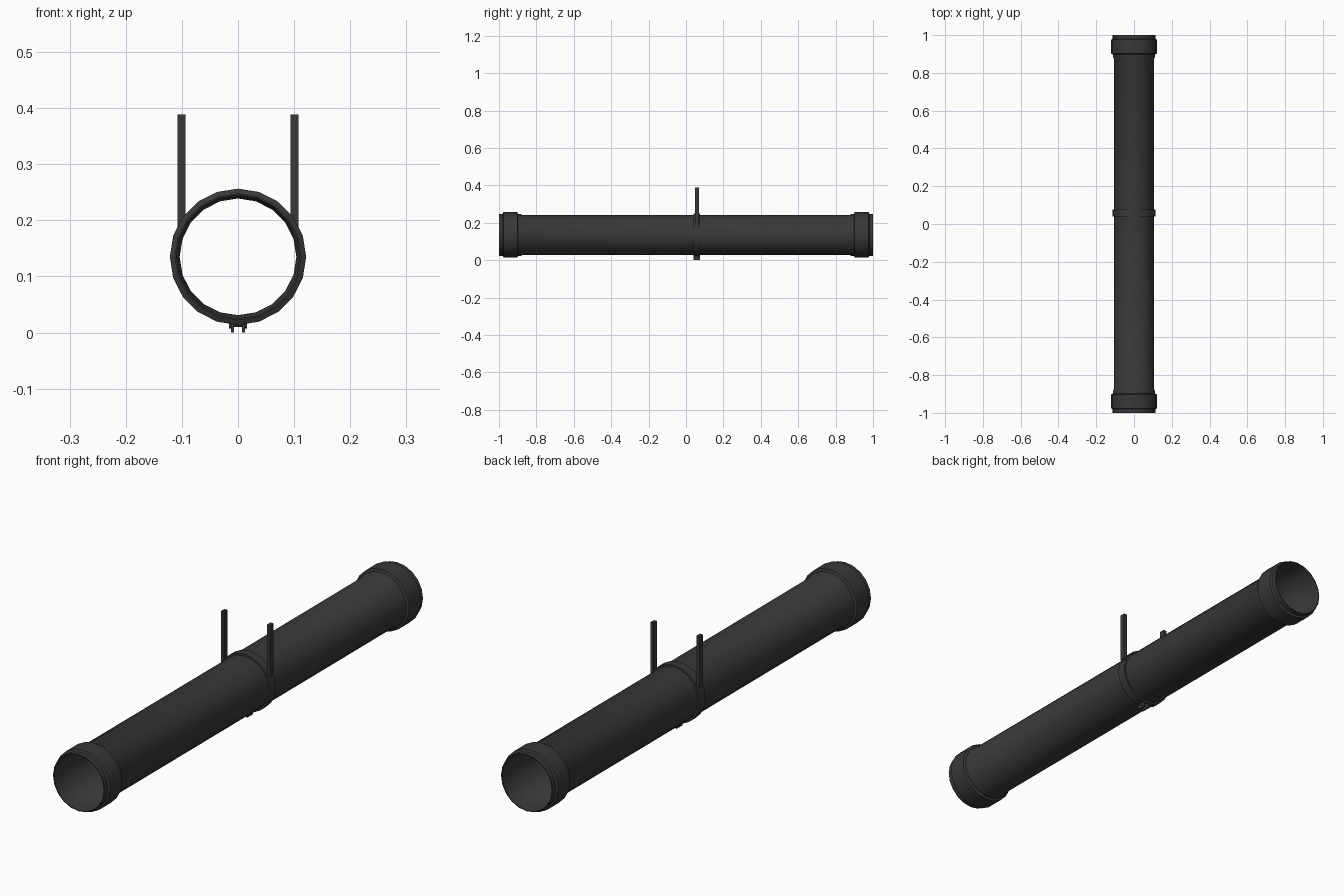
import bpy, bmesh, math

if "Cube" in bpy.data.objects:
    bpy.data.objects.remove(bpy.data.objects["Cube"])

CZ = 0.135          # height of the pipe axis
SIDES = 20
CLAMP_Y = 0.058

dark = bpy.data.materials.new("dark_plastic")
dark.diffuse_color = (0.04, 0.04, 0.04, 1)
dark.use_nodes = True
dark.node_tree.nodes["Principled BSDF"].inputs["Base Color"].default_value = dark.diffuse_color


def finish(bm, name, smooth=True):
    bmesh.ops.recalc_face_normals(bm, faces=bm.faces)
    me = bpy.data.meshes.new(name)
    bm.to_mesh(me)
    bm.free()
    me.materials.append(dark)
    ob = bpy.data.objects.new(name, me)
    bpy.context.collection.objects.link(ob)
    if smooth:
        bpy.ops.object.select_all(action='DESELECT')
        ob.select_set(True)
        bpy.context.view_layer.objects.active = ob
        bpy.ops.object.shade_smooth_by_angle(angle=math.radians(30))
    return ob


def lathe(name, profile):
    """Revolve a closed (y, radius) profile about the pipe axis."""
    bm = bmesh.new()
    rings = []
    for i in range(SIDES):
        a = 2 * math.pi * i / SIDES
        rings.append([bm.verts.new((r * math.cos(a), y, CZ + r * math.sin(a)))
                      for y, r in profile])
    n = len(profile)
    for i in range(SIDES):
        p, q = rings[i], rings[(i + 1) % SIDES]
        for j in range(n):
            k = (j + 1) % n
            bm.faces.new((p[j], p[k], q[k], q[j]))
    return finish(bm, name)


def box(name, x, y, z):
    bm = bmesh.new()
    bmesh.ops.create_cube(bm, size=1)
    for v in bm.verts:
        v.co = [lo + (c + 0.5) * (hi - lo) for c, (lo, hi) in zip(v.co, (x, y, z))]
    return finish(bm, name, False)


# Pipe with a belled socket at each end: outer half profile, then inner
outer = [(0.875, 0.107), (0.885, 0.112), (0.898, 0.112), (0.902, 0.1215),
         (0.976, 0.1215), (0.98, 0.113), (1.0, 0.113)]
inner = [(1.0, 0.110), (0.90, 0.110), (0.888, 0.104)]
half = outer + inner
lathe("pipe", half + [(-y, r) for y, r in reversed(half)])

# Clamp band around the middle
w = 0.018
lathe("clamp_band", [(CLAMP_Y - w, 0.106), (CLAMP_Y - w, 0.1145),
                     (CLAMP_Y + w, 0.1145), (CLAMP_Y + w, 0.106)])

# Hanger straps and the clamp lugs below, one per side
for s, side in ((-1, "left"), (1, "right")):
    def span(a, b):
        return tuple(sorted((s * a, s * b)))
    box("hanger_strap_" + side, span(0.094, 0.108),
        (CLAMP_Y - 0.011, CLAMP_Y + 0.011), (0.185, 0.389))
    box("clamp_lug_" + side, span(0.007, 0.0125),
        (CLAMP_Y - w, CLAMP_Y + w), (0.0, 0.026))

# Bolt through the lugs, with a head on each end
for name, r, half_len in (("clamp_bolt", 0.003, 0.014),
                          ("bolt_head_left", 0.005, 0.0),
                          ("bolt_head_right", 0.005, 0.0)):
    bm = bmesh.new()
    bmesh.ops.create_cone(bm, cap_ends=True, segments=6 if r > 0.004 else 12,
                          radius1=r, radius2=r, depth=2 * half_len or 0.004)
    dx = {"bolt_head_left": -0.0142, "bolt_head_right": 0.0142}.get(name, 0)
    for v in bm.verts:
        v.co = (v.co.z + dx, v.co.x + CLAMP_Y, v.co.y + 0.0125)
    finish(bm, name)
